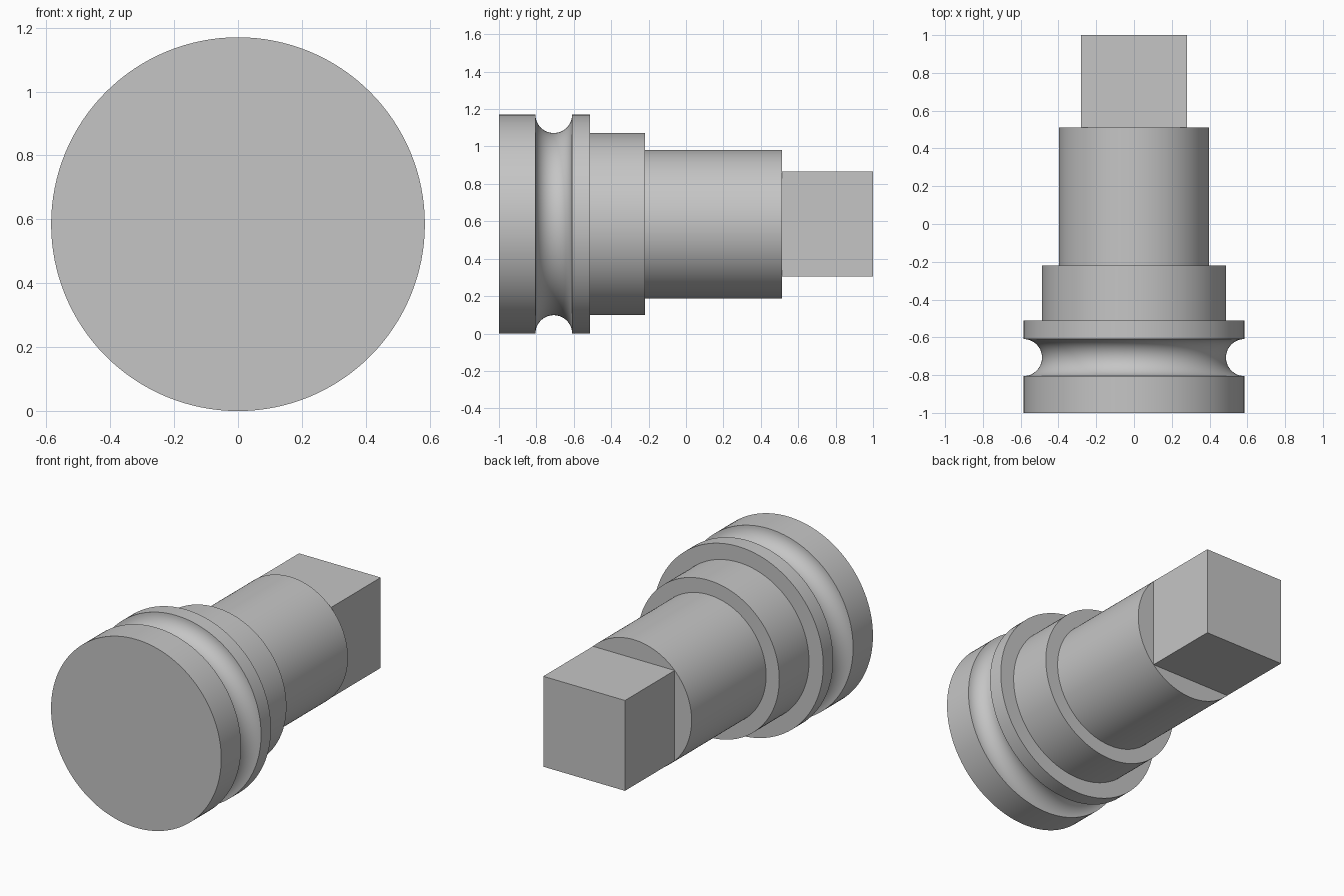
import bpy, bmesh, math
from mathutils import Vector, Matrix

cube = bpy.data.objects.get("Cube")
if cube:
    bpy.data.objects.remove(cube, do_unlink=True)

# Single plain grey
grey = bpy.data.materials.new("plain grey")
grey.use_nodes = True
colour = (0.56, 0.56, 0.56, 1)
grey.diffuse_color = colour
grey.node_tree.nodes["Principled BSDF"].inputs["Base Color"].default_value = colour

RADIUS = 0.585          # flange radius, also the height of the axis
SHAFT_RADIUS = 0.397
SHAFT_END = 0.512
GROOVE_Y, GROOVE_R = -0.707, 0.098
AXIS = Vector((0, 0, RADIUS))


def finish(name, bm):
    bmesh.ops.recalc_face_normals(bm, faces=bm.faces)
    mesh = bpy.data.meshes.new(name)
    bm.to_mesh(mesh)
    bm.free()
    mesh.materials.append(grey)
    obj = bpy.data.objects.new(name, mesh)
    bpy.context.collection.objects.link(obj)
    return obj


def lathe(name, profile, steps=128):
    """Revolve (y, radius) points about the lengthwise axis."""
    bm = bmesh.new()
    verts = [bm.verts.new(AXIS + Vector((0, y, r))) for y, r in profile]
    edges = [bm.edges.new(pair) for pair in zip(verts, verts[1:])]
    bmesh.ops.spin(bm, geom=verts + edges, cent=AXIS, axis=(0, 1, 0),
                   angle=math.tau, steps=steps)
    bmesh.ops.remove_doubles(bm, verts=bm.verts, dist=0.0001)
    return finish(name, bm)


# Turned body: flange with half-round groove, collar, shaft
groove = []
for i in range(25):
    a = math.pi * i / 24
    groove.append((GROOVE_Y - GROOVE_R * math.cos(a),
                   RADIUS - GROOVE_R * math.sin(a)))
profile = [(-1, 0), (-1, RADIUS)] + groove + [
    (-0.512, RADIUS), (-0.512, 0.487),
    (-0.22, 0.487), (-0.22, SHAFT_RADIUS),
    (SHAFT_END, SHAFT_RADIUS), (SHAFT_END, 0)]
body = lathe("turned_body", profile)
bpy.ops.object.select_all(action="DESELECT")
body.select_set(True)
bpy.context.view_layer.objects.active = body
bpy.ops.object.shade_smooth_by_angle(angle=math.radians(30))

# Square drive end, its corners touching the shaft rim
side = SHAFT_RADIUS * math.sqrt(2)
bm = bmesh.new()
bmesh.ops.create_cube(bm, size=1, matrix=(
    Matrix.Translation((0, (SHAFT_END + 1) / 2, RADIUS))
    @ Matrix.Diagonal((side, 1 - SHAFT_END, side, 1))))
finish("square_end", bm)
